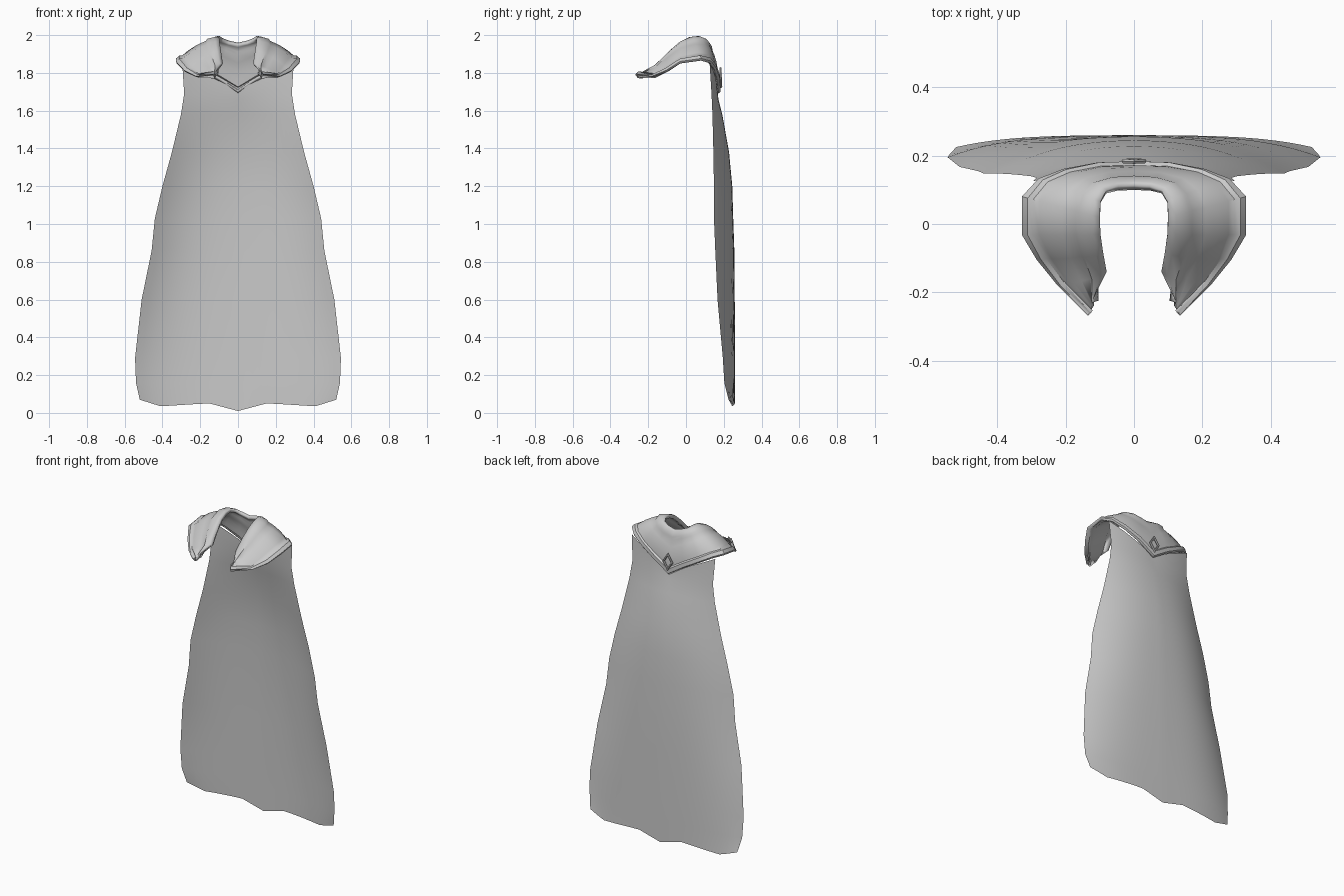
import bpy, math
from mathutils import Vector

if "Cube" in bpy.data.objects:
    bpy.data.objects.remove(bpy.data.objects["Cube"])

grey = bpy.data.materials.new("cloth_grey")
grey.diffuse_color = (0.6, 0.6, 0.6, 1)
grey.use_nodes = True
grey.node_tree.nodes["Principled BSDF"].inputs["Base Color"].default_value = grey.diffuse_color


def finish(ob, angle):
    ob.data.materials.clear()
    ob.data.materials.append(grey)
    bpy.ops.object.select_all(action='DESELECT')
    ob.select_set(True)
    bpy.context.view_layer.objects.active = ob
    bpy.ops.object.shade_smooth_by_angle(angle=math.radians(angle))


def sheet(name, rows):
    """Skin a grid of points, given as equal-length rows."""
    n = len(rows[0])
    verts = [p for r in rows for p in r]
    faces = [(i * n + j, (i + 1) * n + j, (i + 1) * n + j + 1, i * n + j + 1)
             for i in range(len(rows) - 1) for j in range(n - 1)]
    me = bpy.data.meshes.new(name)
    me.from_pydata(verts, [], faces)
    ob = bpy.data.objects.new(name, me)
    bpy.context.collection.objects.link(ob)
    return ob


def interp(t, pts):
    for (a, u), (b, v) in zip(pts, pts[1:]):
        if t <= b:
            return u + (v - u) * (t - a) / (b - a)
    return pts[-1][1]


# Cape: rows of (centre z, edge z, half width, centre y, edge y)
levels = [
    (0.01, 0.07, 0.52, 0.26, 0.225), (0.16, 0.16, 0.54, 0.26, 0.203),
    (0.29, 0.29, 0.545, 0.26, 0.195), (0.60, 0.60, 0.51, 0.258, 0.167),
    (0.86, 0.86, 0.457, 0.256, 0.155), (1.03, 1.03, 0.44, 0.25, 0.148),
    (1.20, 1.20, 0.40, 0.245, 0.148), (1.38, 1.38, 0.35, 0.228, 0.145),
    (1.58, 1.58, 0.302, 0.192, 0.14), (1.66, 1.69, 0.285, 0.172, 0.135),
    (1.71, 1.85, 0.295, 0.165, 0.125)]
hem = [(0, 0.01), (0.29, 0.05), (0.42, 0.047), (0.79, 0.035), (1, 0.07)]
N = 14
rows = []
for k, (zc, ze, hw, yc, ye) in enumerate(levels):
    power = 2.2 + 1.6 * max(0, 1 - zc / 1.6)
    row = []
    for i in range(N, -N - 1, -1):
        t = abs(i) / N
        z = interp(t, hem) if k == 0 else zc + (ze - zc) * t
        row.append((hw * i / N, yc - (yc - ye) * (0.1 * t + 0.9 * t ** power), z))
    rows.append(row)
finish(sheet("cape", rows[::-1]), 60)

# Mantle: neck edge and hem from the back centre round to the front tip
neck = [(0, .115, 1.96), (.045, .112, 1.97), (.08, .10, 1.983), (.098, .065, 1.995),
        (.10, .02, 1.99), (.098, -.03, 1.965), (.09, -.085, 1.915),
        (.08, -.14, 1.85), (.115, -.21, 1.81)]
edge = [(0, .17, 1.69), (.10, .17, 1.755), (.20, .155, 1.81), (.275, .13, 1.85),
        (.325, .08, 1.865), (.325, -.03, 1.85), (.28, -.10, 1.805),
        (.22, -.17, 1.778), (.13, -.26, 1.788)]
# (position across, raised trim height)
across = [(0, 0), (.08, .006), (.22, .008), (.27, 0), (.42, 0), (.58, 0),
          (.72, 0), (.82, 0), (.85, .012), (.95, .012), (1, 0)]
core = Vector((0, 0, 1.75))
rows = []
for s in range(-8, 9):
    a, b = Vector(neck[abs(s)]), Vector(edge[abs(s)])
    bulge = 0.004 if abs(s) == 8 else 0.022
    row = []
    for u, lift in across:
        p = a.lerp(b, u)
        out = (p - core).normalized()
        p += out * (bulge * math.sin(math.pi * u) + lift)
        row.append((math.copysign(p.x, s) if s else 0, p.y, p.z))
    rows.append(row)
mantle = sheet("mantle", rows)
thick = mantle.modifiers.new("thickness", 'SOLIDIFY')
thick.thickness = 0.022
thick.offset = -1
finish(mantle, 40)

# Raised diamond frame on the back of the mantle
bpy.ops.mesh.primitive_torus_add(major_segments=4, minor_segments=6, major_radius=0.04,
                                 minor_radius=0.009, location=(0, 0.184, 1.775),
                                 rotation=(math.radians(92), 0, 0))
frame = bpy.context.object
frame.name = "diamond_frame"
frame.scale = (0.75, 1.15, 0.8)
finish(frame, 40)
